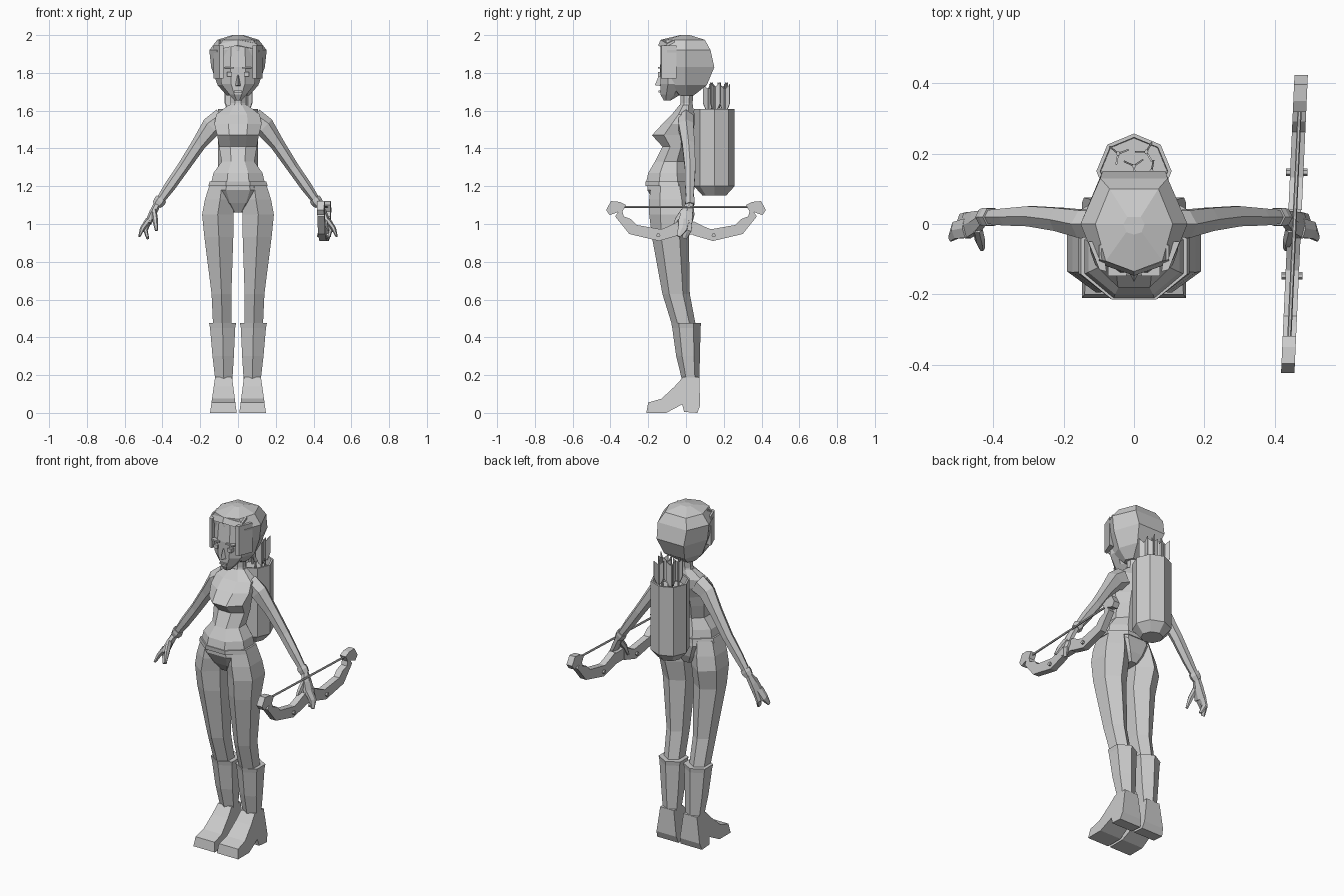
import bpy, bmesh
from math import cos, sin, pi, radians
from mathutils import Vector


def finish(name, bm, mirror=False):
    bmesh.ops.recalc_face_normals(bm, faces=bm.faces)
    me = bpy.data.meshes.new(name)
    bm.to_mesh(me)
    bm.free()
    ob = bpy.data.objects.new(name, me)
    bpy.context.collection.objects.link(ob)
    if mirror:
        ob.modifiers.new("mirror", 'MIRROR')
        ob.modifiers["mirror"].use_mirror_merge = False
    return ob


def loft(name, rings, mirror=False):
    """Skin a list of equal-length point rings and cap both ends."""
    bm = bmesh.new()
    vs = [[bm.verts.new(p) for p in r] for r in rings]
    n = len(vs[0])
    for a, b in zip(vs, vs[1:]):
        for i in range(n):
            bm.faces.new((a[i], a[(i + 1) % n], b[(i + 1) % n], b[i]))
    bm.faces.new(vs[0])
    bm.faces.new(vs[-1])
    return finish(name, bm, mirror)


def section(z, x0, x1, y0, y1, n=8, rot=22.5):
    """Horizontal n-gon stretched to fill a box."""
    a = [radians(rot) + 2 * pi * i / n for i in range(n)]
    mx, my = max(abs(cos(t)) for t in a), max(abs(sin(t)) for t in a)
    return [((x0 + x1) / 2 + (x1 - x0) / 2 * cos(t) / mx,
             (y0 + y1) / 2 + (y1 - y0) / 2 * sin(t) / my, z) for t in a]


def tube(name, path, mirror=True, n=6):
    """Limb along x, y, z points with (in-plane radius, y radius) each."""
    rings = []
    for i, (x, y, z, r, ry) in enumerate(path):
        p, q = Vector(path[max(i - 1, 0)][:3]), Vector(path[min(i + 1, len(path) - 1)][:3])
        d = (q - p).normalized()
        u = d.cross(Vector((0, 1, 0))).normalized()
        v = u.cross(d)
        rings.append([Vector((x, y, z)) + u * r * cos(2 * pi * k / n) + v * ry * sin(2 * pi * k / n)
                      for k in range(n)])
    return loft(name, rings, mirror)


def box(name, lo, hi, mirror=False):
    return loft(name, [[(lo[0], lo[1], z), (hi[0], lo[1], z), (hi[0], hi[1], z), (lo[0], hi[1], z)]
                       for z in (lo[2], hi[2])], mirror)


def sym(z, w, yf, yb):
    return section(z, -w, w, yf, yb)


# Pelvis, shirt and neck
loft("pelvis", [sym(1.06, .04, -.13, .0), sym(1.11, .10, -.165, .02), sym(1.18, .155, -.205, .03),
                sym(1.24, .135, -.205, .02)])
loft("shirt", [sym(1.225, .14, -.21, .025), sym(1.27, .13, -.2, .015), sym(1.33, .087, -.165, .0),
               sym(1.41, .1, -.125, .015), sym(1.47, .11, -.18, .035), sym(1.53, .125, -.125, .045),
               sym(1.58, .115, -.075, .045), sym(1.63, .05, -.035, .035)])
loft("belt", [sym(1.2, .158, -.213, .032), sym(1.225, .15, -.215, .03)])
loft("neck", [sym(1.59, .055, -.04, .04), sym(1.64, .04, -.03, .035), sym(1.72, .04, -.03, .04)])

# Legs
hexa = lambda z, a, b, c, d: section(z, a, b, c, d, 6, 90)
loft("leg", [hexa(1.21, .02, .15, -.185, .015), hexa(1.13, .015, .175, -.195, .035),
             hexa(1.05, .025, .19, -.195, .045), hexa(.93, .025, .178, -.18, .015),
             hexa(.63, .035, .14, -.125, .02), hexa(.42, .035, .13, -.06, .06)], True)

# Boots: shaft and tapered foot profile
loft("boot_shaft", [hexa(.475, .01, .153, -.078, .08), hexa(.45, .015, .148, -.073, .077),
                    hexa(.3, .022, .135, -.052, .074), hexa(.17, .03, .12, -.02, .07)], True)
foot = [(-.21, 0), (-.105, 0), (-.02, .045), (-.01, .005), (.06, 0), (.075, .04), (.07, .19),
        (-.015, .19), (-.06, .14), (-.13, .075), (-.2, .055)]
loft("boot_foot", [[(.077 - .07 + .13 * z, y, z) for y, z in foot],
                   [(.148 - .14 * z, y, z) for y, z in foot]], True)

# Arms, cuffs and hands
tube("arm", [(.08, 0, 1.55, .065, .045), (.14, .0, 1.515, .055, .045), (.21, .013, 1.42, .038, .038),
             (.29, .022, 1.30, .032, .033), (.36, .02, 1.2, .03, .028), (.43, .02, 1.10, .02, .02)])
tube("cuff", [(.405, .02, 1.135, .03, .028), (.415, .02, 1.12, .032, .03), (.43, .02, 1.1, .026, .025)])
tube("palm", [(.428, .02, 1.105, .019, .022), (.45, .005, 1.06, .02, .036), (.475, -.005, 1.005, .018, .042)])
tube("outer_fingers", [(.475, -.012, 1.02, .016, .032), (.507, -.018, .975, .013, .028), (.522, -.04, .935, .006, .012)])
tube("inner_fingers", [(.47, .008, 1.02, .015, .03), (.49, .01, .965, .012, .022), (.478, -.01, .925, .008, .015)])
tube("thumb", [(.445, -.01, 1.07, .014, .02), (.438, -.045, 1.02, .015, .017), (.432, -.07, .965, .008, .008)])


# Head: hair shell with a faceted face set into it
def hair_ring(z, w, f, b, mid=0):
    half = [(.73 * w, .78 * f), (w, mid), (.63 * w, b)]
    return [(0, f, z)] + [(x, y, z) for x, y in half] + [(-x, y, z) for x, y in reversed(half)]


loft("hair", [hair_ring(1.68, .06, -.04, .04), hair_ring(1.735, .108, -.1, .11),
              hair_ring(1.83, .142, -.115, .15), hair_ring(1.92, .152, -.13, .13),
              hair_ring(1.975, .11, -.135, .1), hair_ring(2.0, .03, -.03, .02)])
loft("fringe", [[(-.1, y, z - .02), (0, y - .035, z), (.1, y, z - .02), (.1, -.06, z), (-.1, -.06, z)]
                for y, z in ((-.112, 1.945), (-.1, 1.975))])
for s in (1,):
    loft("hair_side_lock", [[(.078, -.135, z), (.098, -.13, z), (.13, -.05, z), (.09, -.05, z)]
                            for z in (1.77, 1.945)], True)
loft("face", [sym(1.655, .02, -.118, -.08), sym(1.685, .045, -.135, -.03), sym(1.74, .088, -.135, .0),
              sym(1.83, .095, -.138, .0), sym(1.95, .09, -.125, .0)])
loft("nose", [[(-.017, -.13, 1.73), (0, -.165, 1.735), (.017, -.13, 1.73)],
              [(-.006, -.13, 1.79), (0, -.142, 1.79), (.006, -.13, 1.79)]])
box("mouth", (-.022, -.145, 1.697), (.022, -.12, 1.706))
box("eye", (.033, -.147, 1.782), (.058, -.12, 1.804), True)
box("eyebrow", (.022, -.148, 1.823), (.074, -.12, 1.832), True)

# Quiver with recessed mouth, and strap across the back
ring = lambda z, r: [(r * cos(pi * k / 4), .15 + r * sin(pi * k / 4), z) for k in range(8)]
loft("quiver", [ring(1.15, .062), ring(1.2, .107), ring(1.61, .107), ring(1.61, .096), ring(1.56, .094)])

# Arrows with crossed, notched vanes
for i, (x, y, top, turn) in enumerate([(-.045, .2, 1.75, 20), (.035, .205, 1.74, 60), (0, .165, 1.75, 35),
                                       (.05, .15, 1.75, 80), (-.035, .12, 1.74, 50)]):
    loft("arrow_shaft_%d" % i, [section(z, x - .006, x + .006, y - .006, y + .006, 6, 0)
                                for z in (1.3, top - .02)])
    for k in range(3):
        a = radians(turn + 120 * k)
        c, s = cos(a), sin(a)
        vane = [(0, 1.6), (.014, 1.6), (.032, 1.64), (.032, top), (0, top - .03)]
        loft("arrow_vane_%d_%d" % (i, k), [[(x + r * c - o * s, y + r * s + o * c, z) for r, z in vane]
                                           for o in (-.0025, .0025)])

# Bow: one half-profile reflected front to back, held in one hand
lean = lambda y: .456 - .018 * y / .4 * -1
outer = [(.04, .94), (.143, .91), (.3, .947), (.375, 1.04), (.36, 1.063), (.405, 1.047), (.423, 1.074),
         (.397, 1.121), (.35, 1.117), (.318, 1.1), (.336, 1.066), (.33, 1.04), (.291, 1.026), (.262, .995),
         (.132, .972), (.1, .985), (.04, 1.015)]
for side, s in (("rear", 1), ("front", -1)):
    loft("bow_limb_" + side, [[(lean(s * y) + d, s * y, z) for y, z in outer] for d in (-.019, .019)])
    pts = [(s * .147 + .011 * cos(pi * k / 3), .94 + .011 * sin(pi * k / 3)) for k in range(6)]
    loft("bow_peg_" + side, [[(lean(s * .147) + d, y, z) for y, z in pts] for d in (-.03, .03)])
box("bow_grip", (.437, -.045, .945), (.475, .045, 1.01))
loft("bow_string", [[(lean(y) + .006 * cos(pi * k / 3), y, 1.09 + .006 * sin(pi * k / 3)) for k in range(6)]
                    for y in (-.39, .39)])
